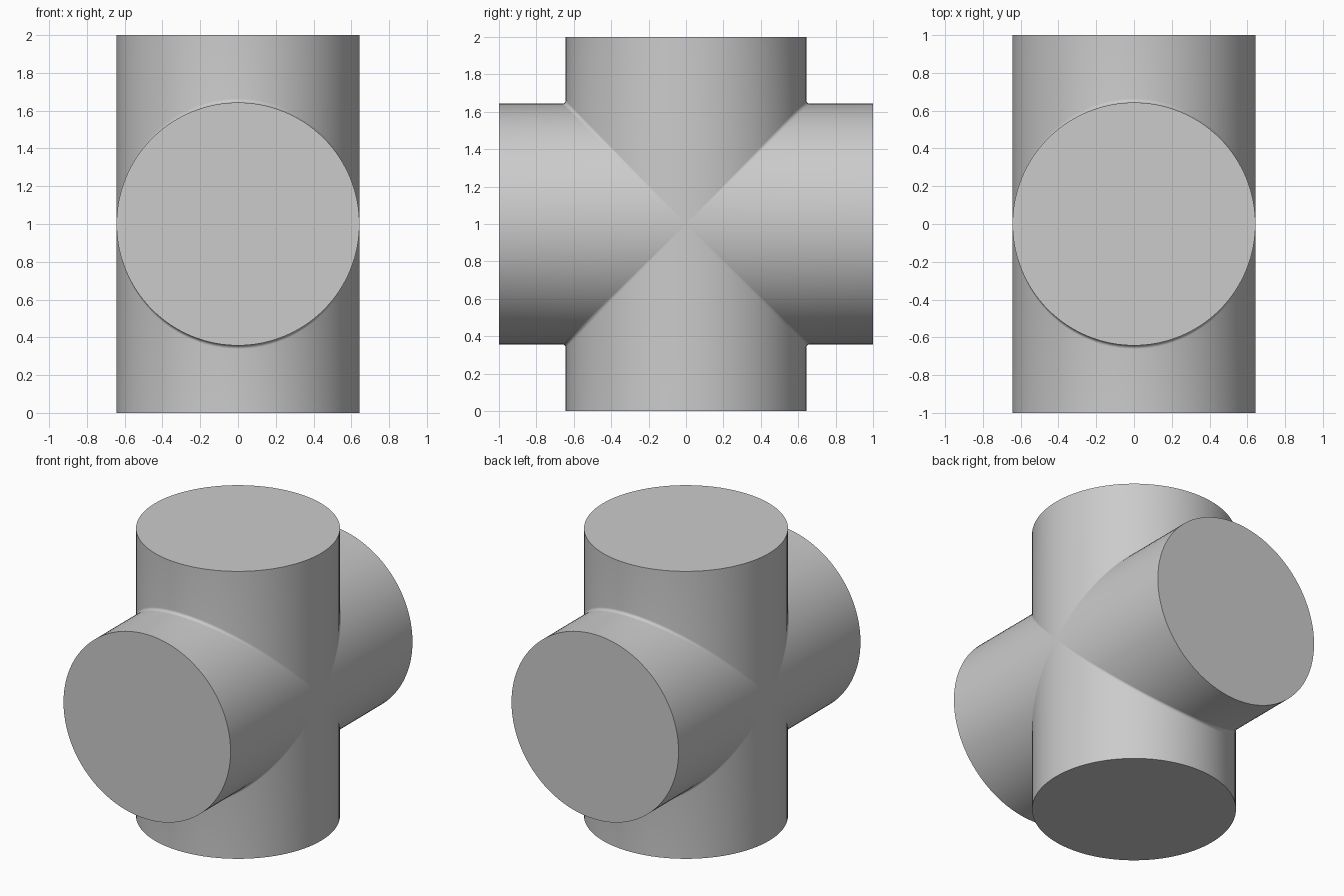
import bpy, bmesh, math
from mathutils import Matrix

RADIUS, REACH, FILLET = 0.643, 1.0, 0.02
SEGMENTS, STEPS = 96, 4

if "Cube" in bpy.data.objects:
    bpy.data.objects.remove(bpy.data.objects["Cube"], do_unlink=True)

grey = bpy.data.materials.new("plain_grey")
grey.use_nodes = True
colour = (0.6, 0.6, 0.6, 1)
grey.diffuse_color = colour
grey.node_tree.nodes["Principled BSDF"].inputs["Base Color"].default_value = colour


def arm_line(angle):
    """Points along one arm, from its flat end to the middle of the fillet."""
    x, z = RADIUS * math.cos(angle), RADIUS * math.sin(angle)
    h, side = abs(z), math.copysign(1, z)
    r = FILLET * h / RADIUS
    points = [(x, REACH, z)]
    for k in range(STEPS + 1):
        t = math.pi / 4 * k / STEPS
        points.append((x, h + r * (1 - math.sin(t)), side * (h + r * (1 - math.cos(t)))))
    return points


def add_arm(bm, turn):
    """One round arm with a mitred, filleted root and a flat cap."""
    lines = [[bm.verts.new(turn @ Matrix.Translation(p).translation) for p in
              arm_line(2 * math.pi * i / SEGMENTS)] for i in range(SEGMENTS)]
    for i, line in enumerate(lines):
        after = lines[(i + 1) % SEGMENTS]
        for k in range(len(line) - 1):
            bm.faces.new((line[k], line[k + 1], after[k + 1], after[k]))
    bm.faces.new([line[0] for line in lines])


# Four equal arms welded into a cross
bm = bmesh.new()
for quarter in range(4):
    add_arm(bm, Matrix.Rotation(quarter * math.pi / 2, 3, 'X'))
bmesh.ops.remove_doubles(bm, verts=bm.verts, dist=1e-5)
bmesh.ops.recalc_face_normals(bm, faces=bm.faces)
bmesh.ops.translate(bm, verts=bm.verts, vec=(0, 0, REACH))

mesh = bpy.data.meshes.new("crossed_cylinders")
bm.to_mesh(mesh)
bm.free()
mesh.materials.append(grey)
cross = bpy.data.objects.new("crossed_cylinders", mesh)
bpy.context.collection.objects.link(cross)

# Smooth walls, crisp cap rims
bpy.ops.object.select_all(action='DESELECT')
cross.select_set(True)
bpy.context.view_layer.objects.active = cross
bpy.ops.object.shade_smooth_by_angle(angle=math.radians(35))
